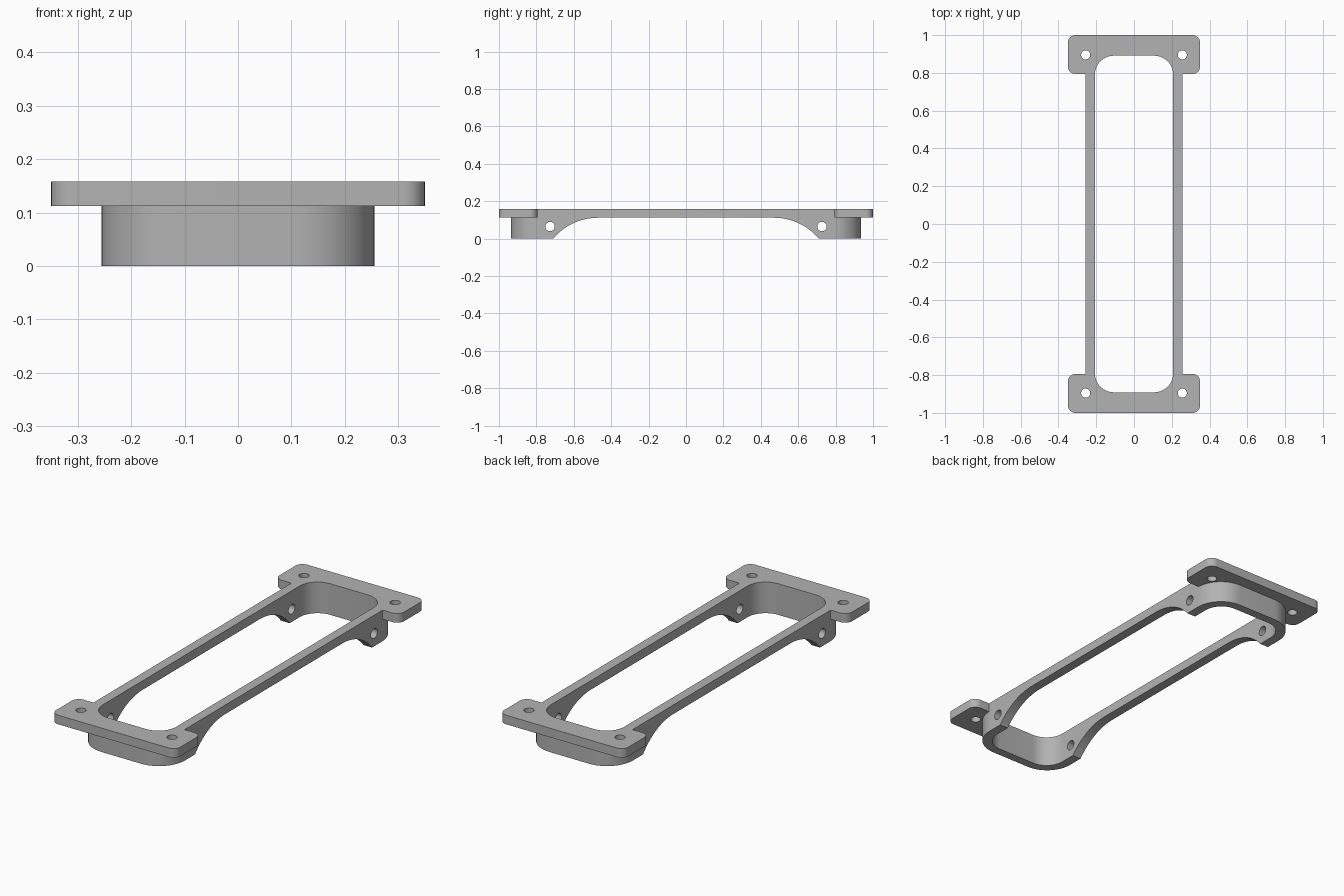
import bpy
import math
from mathutils import Matrix, Vector
import bmesh

if "Cube" in bpy.data.objects:
    bpy.data.objects.remove(bpy.data.objects["Cube"])

TOP, LEDGE = 0.158, 0.112      # top of frame, underside of flanges and rails

grey = bpy.data.materials.new("plain grey")
grey.use_nodes = True
grey.diffuse_color = (0.45, 0.45, 0.45, 1)
grey.node_tree.nodes["Principled BSDF"].inputs["Base Color"].default_value = (0.45, 0.45, 0.45, 1)


def prism(name, points, low, high, matrix=None):
    """Extrude a 2D outline from low to high along its normal."""
    bm = bmesh.new()
    face = bm.faces.new([bm.verts.new((a, b, low)) for a, b in points])
    ext = bmesh.ops.extrude_face_region(bm, geom=[face])
    moved = [v for v in ext["geom"] if isinstance(v, bmesh.types.BMVert)]
    bmesh.ops.translate(bm, verts=moved, vec=Vector((0, 0, high - low)))
    if matrix:
        bm.transform(matrix)
    bmesh.ops.recalc_face_normals(bm, faces=bm.faces)
    mesh = bpy.data.meshes.new(name)
    bm.to_mesh(mesh)
    bm.free()
    mesh.materials.append(grey)
    obj = bpy.data.objects.new(name, mesh)
    bpy.context.collection.objects.link(obj)
    return obj


def arc(cx, cy, r, start, end, steps):
    angles = [math.radians(start + (end - start) * i / steps) for i in range(steps + 1)]
    return [(cx + r * math.cos(a), cy + r * math.sin(a)) for a in angles]


def rounded(hx, hy, r, cy=0, steps=12):
    pts = []
    for i, (sx, sy) in enumerate([(1, 1), (-1, 1), (-1, -1), (1, -1)]):
        pts += arc(sx * (hx - r), cy + sy * (hy - r), r, 90 * i, 90 * i + 90, steps)
    return pts


def circle(cx, cy, r):
    return arc(cx, cy, r, 0, 360, 32)[:-1]


def combine(target, tool, operation):
    mod = target.modifiers.new("combine", "BOOLEAN")
    mod.operation, mod.solver, mod.object = operation, "EXACT", tool
    bpy.context.view_layer.objects.active = target
    bpy.ops.object.modifier_apply(modifier=mod.name)
    bpy.data.objects.remove(tool)


# Rounded body with a mounting flange at each end
frame = prism("mounting_frame", rounded(0.256, 0.936, 0.145), 0, TOP)
for s in (-1, 1):
    combine(frame, prism("flange", rounded(0.35, 0.103, 0.04, s * 0.897), LEDGE, TOP), "UNION")

# Central opening
combine(frame, prism("opening", rounded(0.207, 0.891, 0.1), -1, 1), "DIFFERENCE")

# Arched relief under the side rails, profile axes mapped to y and z
side = Matrix(((0, 0, 1, 0), (1, 0, 0, 0), (0, 1, 0, 0), (0, 0, 0, 1)))
RADIUS = 0.313
right_arc = arc(0.47, LEDGE - RADIUS, RADIUS, 25, 90, 20)
relief = right_arc + [(-y, z) for y, z in reversed(right_arc)]
combine(frame, prism("relief", relief, -1, 1, side), "DIFFERENCE")

# Screw holes through the flanges and cross holes through the side walls
for sy in (-1, 1):
    for sx in (-1, 1):
        combine(frame, prism("screw_hole", circle(sx * 0.256, sy * 0.895, 0.024), LEDGE - 0.2, 1), "DIFFERENCE")
    combine(frame, prism("cross_hole", circle(sy * 0.727, 0.065, 0.025), -1, 1, side), "DIFFERENCE")

bpy.ops.object.select_all(action="DESELECT")
frame.select_set(True)
bpy.context.view_layer.objects.active = frame
bpy.ops.object.shade_smooth_by_angle(angle=math.radians(30))
